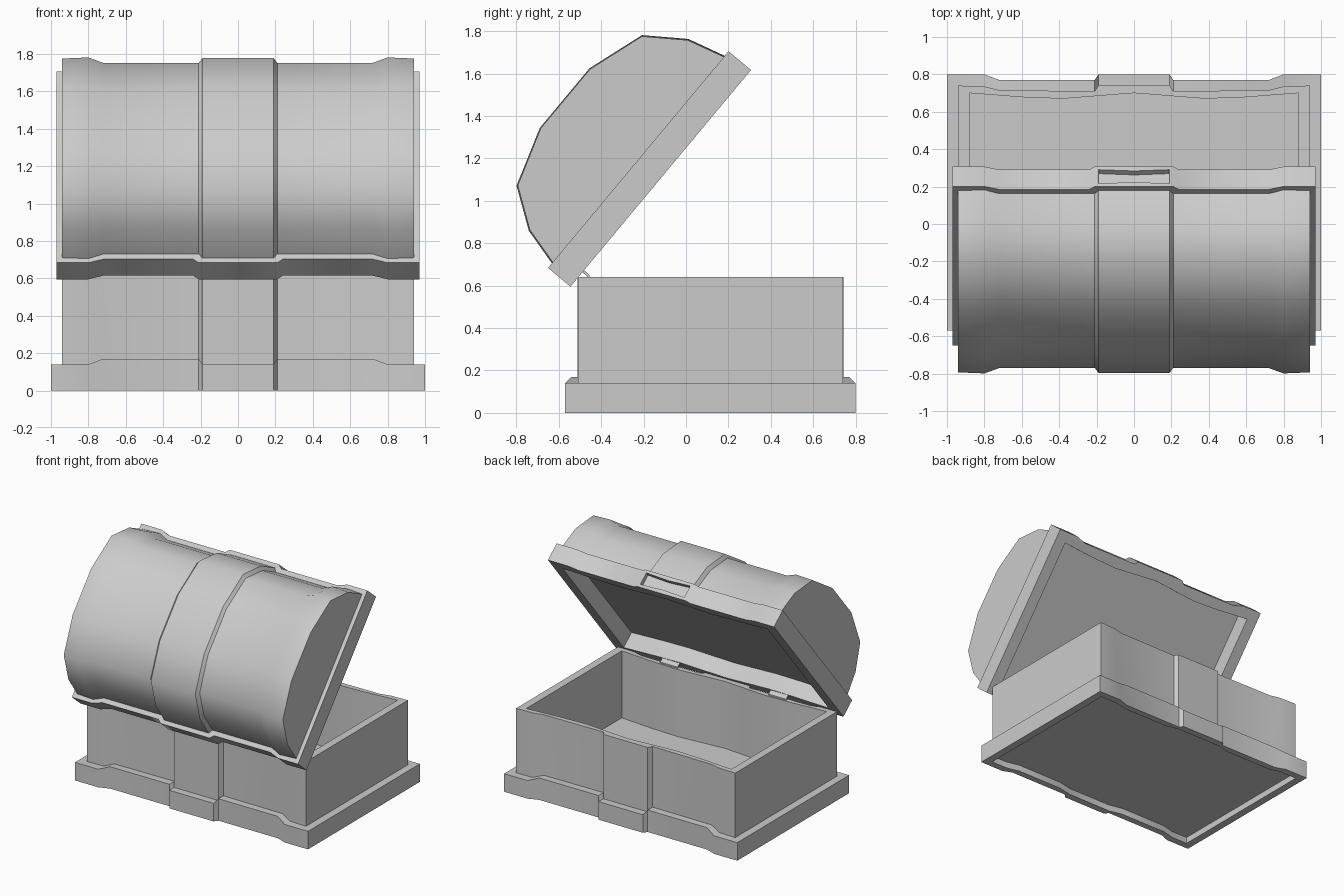
import bpy, bmesh, math
from mathutils import Matrix

if "Cube" in bpy.data.objects:
    bpy.data.objects.remove(bpy.data.objects["Cube"])


def plan(xs, hs, zs):
    """Closed outline, mirrored in x and y, from stations running end -> centre."""
    if not isinstance(zs, (list, tuple)):
        zs = [zs] * len(xs)
    half = list(zip(xs, hs, zs))
    back = half + [(-x, h, z) for x, h, z in reversed(half[:-1])]
    return back + [(-x, -h, z) for x, h, z in back]


def stack(name, rings, cap_start=True, cap_end=True, edit=None):
    """Skin consecutive rings into one mesh object."""
    bm = bmesh.new()
    loops = [[bm.verts.new(p) for p in r] for r in rings]
    for a, b in zip(loops, loops[1:]):
        n = len(a)
        for i in range(n):
            j = (i + 1) % n
            bm.faces.new((a[i], a[j], b[j], b[i]))
    if cap_start:
        bm.faces.new(loops[0][::-1])
    if cap_end:
        bm.faces.new(loops[-1])
    bm.normal_update()
    if edit:
        edit(bm)
    me = bpy.data.meshes.new(name)
    bm.to_mesh(me)
    bm.free()
    ob = bpy.data.objects.new(name, me)
    bpy.context.collection.objects.link(ob)
    bpy.ops.object.select_all(action='DESELECT')
    ob.select_set(True)
    bpy.context.view_layer.objects.active = ob
    bpy.ops.object.shade_smooth_by_angle(angle=math.radians(40))
    return ob


BASE_Y = 0.115
INNER_X = [.88, .75, .60, .38, .19, 0]
INNER_H = [.585, .575, .563, .555, .570, .585]

# Plinth: recessed underside, raised top edge between the corners and the band
px = [1.0, .80, .72, .21, .19, 0]
ph = [.685, .685, .655, .655, .685, .685]
pz = [.14, .14, .17, .17, .14, .14]
under_x = [.94, .80, .70, .30, .19, 0]
under_h = [.63, .63, .605, .605, .63, .63]
bx = [.94, .80, .72, .21, .19, 0]
bh = [.625, .62, .60, .595, .627, .627]
plinth = stack("plinth", [
    plan(under_x, under_h, .05), plan(under_x, under_h, 0),
    plan(px, ph, 0), plan(px, ph, pz), plan(bx, bh, pz)], cap_end=False)
plinth.location.y = BASE_Y

# Box body: outer wall, rim, inner wall and floor
body = stack("box_body", [
    plan(bx, bh, pz), plan(bx, bh, .64),
    plan(INNER_X, INNER_H, .64), plan(INNER_X, INNER_H, .12)], cap_start=False)
body.location.y = BASE_Y

# Lid frame with a recessed latch panel in the middle of its opening edge
LID = Matrix.Translation((0, -.119, 1.106)) @ Matrix.Rotation(math.radians(50.2), 4, 'X')


def latch(bm):
    faces = [f for f in bm.faces if f.normal.y > .9
             and f.calc_center_median().y > .66 and abs(f.calc_center_median().x) < .2]
    bmesh.ops.inset_region(bm, faces=faces, thickness=.03)
    bmesh.ops.inset_region(bm, faces=faces, thickness=.003, depth=-.03)


rx = [.97, .80, .72, .24, .21, 0]
rh = [.665, .665, .64, .64, .665, .665]
frame = stack("lid_frame", [
    plan(INNER_X, INNER_H, .125), plan(INNER_X, INNER_H, 0),
    plan(rx, rh, 0), plan(rx, rh, .138),
    plan([.92, .8, .72, .21, .19, 0], [.60, .60, .58, .58, .60, .60], .138)], edit=latch)
frame.matrix_world = LID

# Domed lid: faceted arch swept along x, thinner between the ends and centre band
arch = [(.637, .136), (.588, .32), (.462, .50), (.183, .59)]
arch = arch + [(-y, z) for y, z in reversed(arch)]
stations = [(.94, .99), (.80, 1), (.72, .95), (.21, .95), (.19, .995)]
stations = [(-x, s) for x, s in stations] + stations[::-1]
dome = stack("lid_dome", [[(x, y * s, .136 + (z - .136) * s) for y, z in arch]
                          for x, s in stations],
             edit=lambda bm: bmesh.ops.recalc_face_normals(bm, faces=bm.faces))
dome.matrix_world = LID

# Hinge leaves folded between the inner box wall and the inner lid wall
for side, cx in (("left", -.465), ("right", .465)):
    strip = [(-.455, .58), (-.455, .65), (-.58, .76), (-.59, .75), (-.467, .645), (-.467, .58)]
    stack("hinge_" + side, [[(cx + d, y, z) for y, z in strip] for d in (-.075, .075)],
          edit=lambda bm: bmesh.ops.recalc_face_normals(bm, faces=bm.faces))
